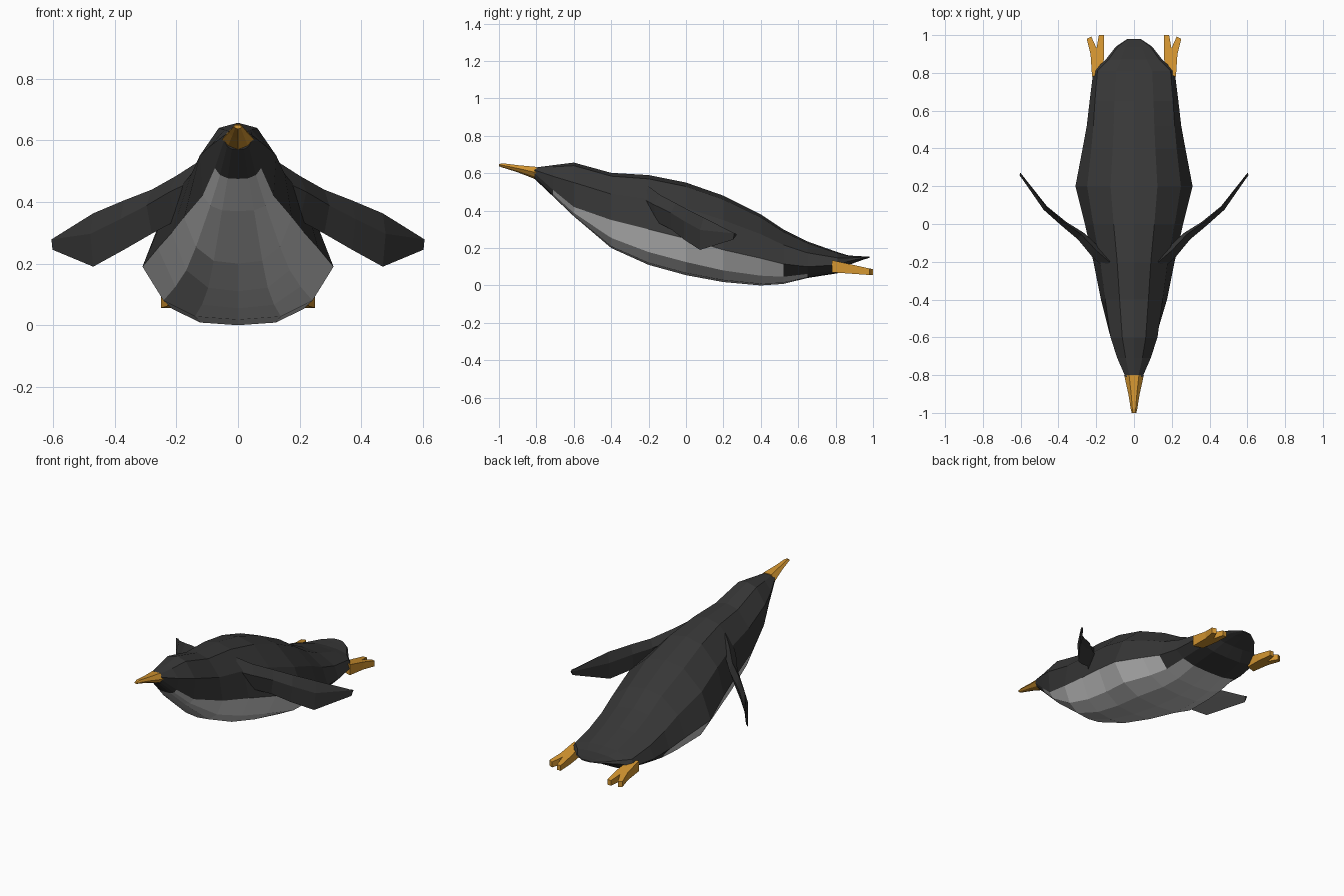
import bpy, bmesh
from mathutils import Vector

if "Cube" in bpy.data.objects:
    bpy.data.objects.remove(bpy.data.objects["Cube"])


def material(name, rgb):
    m = bpy.data.materials.new(name)
    m.diffuse_color = (*rgb, 1)
    m.use_nodes = True
    m.node_tree.nodes["Principled BSDF"].inputs["Base Color"].default_value = m.diffuse_color
    return m


BLACK = material("black feathers", (0.038, 0.038, 0.038))
WHITE = material("white belly", (0.56, 0.56, 0.56))
ORANGE = material("orange", (0.65, 0.30, 0.03))


def loft(name, rings, mats, rule=None):
    """Skin closed rings of equal length, capping both ends."""
    bm = bmesh.new()
    rows = [[bm.verts.new(p) for p in r] for r in rings]
    n = len(rows[0])
    for i in range(len(rows) - 1):
        a, b = rows[i], rows[i + 1]
        for j in range(n):
            k = (j + 1) % n
            f = bm.faces.new((a[j], a[k], b[k], b[j]))
            if rule:
                f.material_index = rule(i, j)
    bm.faces.new(rows[0])
    bm.faces.new(rows[-1][::-1])
    bmesh.ops.recalc_face_normals(bm, faces=bm.faces)
    me = bpy.data.meshes.new(name)
    bm.to_mesh(me)
    bm.free()
    for m in mats:
        me.materials.append(m)
    ob = bpy.data.objects.new(name, me)
    bpy.context.collection.objects.link(ob)
    return ob


def body_ring(y, top, bot, w, side, k):
    """Half section from belly to back, mirrored; k widens the shoulder point."""
    lo, up = side - bot, top - side
    half = [(0, bot), (0.45 * w, bot + 0.06 * lo), (0.78 * w, bot + 0.36 * lo), (w, side),
            (k * w, side + 0.55 * up), (0.5 * k * w, side + 0.93 * up), (0, top)]
    pts = half + [(-x, z) for x, z in half[-2:0:-1]]
    return [Vector((x, y, z)) for x, z in pts]


# Body: y, back height, belly height, half width, colour line height, shoulder factor
BODY = [
    (-0.81, 0.63, 0.570, 0.045, 0.60, 1.00),
    (-0.71, 0.643, 0.475, 0.075, 0.51, 1.18),
    (-0.60, 0.657, 0.370, 0.115, 0.42, 1.08),
    (-0.40, 0.602, 0.200, 0.175, 0.35, 0.87),
    (-0.20, 0.590, 0.110, 0.215, 0.30, 0.83),
    (0.00, 0.550, 0.055, 0.260, 0.25, 0.83),
    (0.20, 0.480, 0.018, 0.310, 0.19, 0.80),
    (0.40, 0.380, 0.000, 0.272, 0.145, 0.83),
    (0.52, 0.300, 0.008, 0.250, 0.115, 0.86),
    (0.65, 0.235, 0.040, 0.235, 0.10, 0.88),
    (0.81, 0.178, 0.065, 0.215, 0.11, 0.90),
    (0.87, 0.160, 0.110, 0.150, 0.13, 0.90),
    (0.94, 0.156, 0.135, 0.095, 0.145, 0.90),
    (0.98, 0.156, 0.148, 0.035, 0.152, 0.90),
]


def belly(i, j):
    strip = min(j, 11 - j)          # 0 is the strip beside the belly centre
    last = 7 if strip == 2 else 8   # the flank strip turns black earlier
    return 1 if strip < 3 and 1 <= i <= last else 0


loft("body", [body_ring(*r) for r in BODY], [BLACK, WHITE], belly)


# Beak: six sided tapering rings
def beak_ring(y, top, bot, w):
    mid = bot + 0.55 * (top - bot)
    return [(0, y, bot), (0.65 * w, y, bot + 0.2 * (top - bot)), (w, y, mid), (0.5 * w, y, top),
            (-0.5 * w, y, top), (-w, y, mid), (-0.65 * w, y, bot + 0.2 * (top - bot))]


loft("beak", [beak_ring(*r) for r in [(-0.80, 0.634, 0.566, 0.052), (-0.90, 0.643, 0.605, 0.030),
                                      (-0.98, 0.653, 0.630, 0.017), (-1.0, 0.649, 0.637, 0.012)]],
     [ORANGE])

# Flippers: x, y, lower edge, upper edge, half thickness
WING = [(0.13, -0.21, 0.36, 0.53, 0.035), (0.20, -0.15, 0.34, 0.485, 0.032),
        (0.28, -0.065, 0.297, 0.44, 0.024), (0.37, 0.00, 0.245, 0.405, 0.016),
        (0.47, 0.085, 0.190, 0.363, 0.013), (0.602, 0.262, 0.245, 0.272, 0.005)]


def wing_ring(s, x, y, lo, hi, t):
    mid = (lo + hi) / 2 + 0.02
    d = 0.7 * t
    return [(s * x, y - 0.01, lo), (s * (x + d), y - d, mid),
            (s * x, y + 0.01, hi), (s * (x - d), y + d, mid)]


# Feet: forked outline with a sloping upper face
FOOT = [(0.222, 0.78), (0.230, 0.90), (0.250, 0.98), (0.226, 0.992), (0.198, 0.93),
        (0.186, 1.0), (0.160, 1.0), (0.158, 0.90), (0.165, 0.80)]


def foot_rings(s):
    low = [(s * x, y, 0.07 - 0.07 * (y - 0.78)) for x, y in FOOT]
    high = [(s * x, y, 0.135 - 0.22 * (y - 0.78)) for x, y in FOOT]
    return [low, high]


for label, s in (("left", -1), ("right", 1)):
    loft(label + "_flipper", [wing_ring(s, *r) for r in WING], [BLACK])
    loft(label + "_foot", foot_rings(s), [ORANGE])
